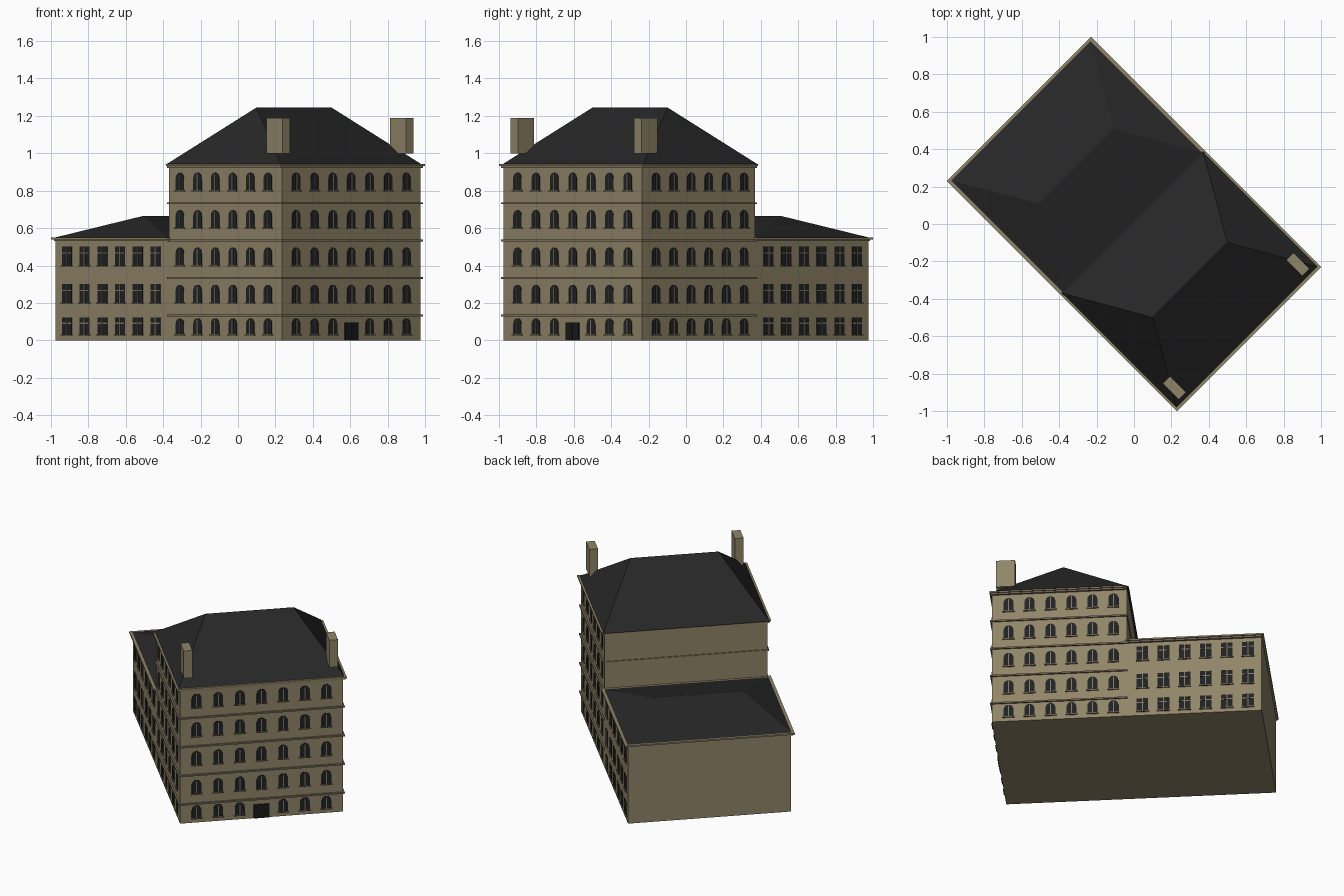
import bpy, bmesh, math
from mathutils import Matrix, Vector

cube = bpy.data.objects.get("Cube")
if cube:
    bpy.data.objects.remove(cube)


def material(name, rgb):
    m = bpy.data.materials.new(name)
    m.use_nodes = True
    m.diffuse_color = (*rgb, 1)
    bsdf = next(n for n in m.node_tree.nodes if n.type == 'BSDF_PRINCIPLED')
    bsdf.inputs["Base Color"].default_value = (*rgb, 1)
    bsdf.inputs["Roughness"].default_value = 0.9
    return m


STONE = material("sandstone", (0.28, 0.235, 0.14))
TRIM = material("stone trim", (0.22, 0.178, 0.115))
SLATE = material("dark slate", (0.02, 0.02, 0.02))
GLASS = material("dark glass", (0.014, 0.015, 0.017))
DOOR = material("black door", (0.01, 0.01, 0.01))

TURN = Matrix.Rotation(math.radians(45), 4, 'Z')   # whole building stands diagonally
WX, WY = 0.523, 0.856                              # wall half sizes
EX, EY = 0.545, 0.87                               # eave half sizes


def finish(name, bm, mat):
    bmesh.ops.recalc_face_normals(bm, faces=bm.faces)
    bm.transform(TURN)
    mesh = bpy.data.meshes.new(name)
    bm.to_mesh(mesh)
    bm.free()
    mesh.materials.append(mat)
    ob = bpy.data.objects.new(name, mesh)
    bpy.context.scene.collection.objects.link(ob)
    return ob


def add_box(bm, x0, x1, y0, y1, z0, z1, matrix=Matrix()):
    size = Matrix.Diagonal((x1 - x0, y1 - y0, z1 - z0, 1))
    mid = Matrix.Translation(((x0 + x1) / 2, (y0 + y1) / 2, (z0 + z1) / 2))
    bmesh.ops.create_cube(bm, size=1, matrix=matrix @ mid @ size)


def box(name, mat, *bounds):
    bm = bmesh.new()
    add_box(bm, *bounds)
    return finish(name, bm, mat)


def add_plate(bm, outline, depth, matrix):
    """Thin plate on a wall; outline in (along, height)."""
    face = bm.faces.new([bm.verts.new(matrix @ Vector((a, 0, z))) for a, z in outline])
    out = bmesh.ops.extrude_face_region(bm, geom=[face])["geom"]
    shift = matrix.to_3x3() @ Vector((0, -depth, 0))
    bmesh.ops.translate(bm, vec=shift, verts=[v for v in out if isinstance(v, bmesh.types.BMVert)])


def hip_roof(name, y0, y1, z0, z1):
    bm = bmesh.new()
    x, mid = EX - 0.01, (y0 + y1) / 2
    base = [bm.verts.new((sx, sy, z0)) for sx, sy in ((-x, y0), (x, y0), (x, y1), (-x, y1))]
    left, right = (bm.verts.new((s * 0.283, mid, z1)) for s in (-1, 1))
    a, b, c, d = base
    for loop in ((d, c, b, a), (a, b, right, left), (b, c, right), (c, d, left, right), (d, a, left)):
        bm.faces.new(loop)
    finish(name, bm, SLATE)


# Wall blocks
box("main_walls", STONE, -WX, WX, -WY, 0, 0, 0.93)
box("wing_walls", STONE, -WX, WX, 0, WY, 0, 0.54)

# Roofs
hip_roof("main_roof", -EY + 0.01, 0.014, 0.938, 1.245)
hip_roof("wing_roof", 0, EY, 0.546, 0.665)

# Stepped cornices under the eaves
for part, y0, y1, top in (("main", -EY, 0.0, 0.942), ("wing", -0.01, EY, 0.55)):
    box(part + "_cornice_upper", STONE, -EX, EX, y0, y1, top - 0.01, top)
    inner0 = y0 + 0.007 if part == "main" else y0
    inner1 = y1 if part == "main" else WY
    box(part + "_cornice_lower", TRIM, -EX + 0.008, EX - 0.008, inner0, inner1, top - 0.02, top - 0.01)

# String courses between the storeys
bands = bmesh.new()
for i in range(4):
    z = 0.133 + 0.2 * i
    add_box(bands, -WX - 0.01, WX + 0.01, -WY - 0.01, 0.005, z - 0.005, z + 0.005)
finish("string_courses", bands, TRIM)

# Chimneys on the front corners
for side, label in ((-1, "left"), (1, "right")):
    cx = side * 0.467
    box("chimney_" + label, STONE, cx - 0.028, cx + 0.028, -0.832, -0.711, 1.0, 1.19)

# Windows
panes, bars, sills = bmesh.new(), bmesh.new(), bmesh.new()


def arched_window(wall, a, z, h):
    r = 0.031
    arch = [(a + r * math.cos(t * math.pi / 8), z + h - r + r * math.sin(t * math.pi / 8)) for t in range(9)]
    add_plate(panes, [(a - r, z), (a + r, z)] + arch, 0.003, wall)
    add_box(bars, a - 0.003, a + 0.003, -0.006, 0, z, z + h - 0.008, wall)
    add_box(sills, a - 0.037, a + 0.037, -0.009, 0, z - 0.006, z + 0.001, wall)


def square_window(wall, a, z, h):
    w = 0.037
    add_plate(panes, [(a - w, z), (a + w, z), (a + w, z + h), (a - w, z + h)], 0.003, wall)
    add_box(bars, a - 0.003, a + 0.003, -0.006, 0, z, z + h, wall)
    zt = z + h * 0.66
    add_box(bars, a - w, a + w, -0.005, 0, zt - 0.003, zt + 0.003, wall)
    add_box(sills, a - w - 0.004, a + w + 0.004, -0.009, 0, z - 0.005, z + 0.001, wall)


front = Matrix.Translation((0, -WY, 0))
sides = [Matrix.Translation((s * WX, 0, 0)) @ Matrix.Rotation(s * math.pi / 2, 4, 'Z') for s in (-1, 1)]
for floor in range(5):
    z, h = (0.032, 0.086) if floor == 0 else (0.002 + 0.2 * floor, 0.095)
    for i in range(-3, 4):
        if floor or i:
            arched_window(front, i * 0.139, z, h)
    for s, wall in zip((-1, 1), sides):
        for i in range(6):
            arched_window(wall, s * (-0.085 - 0.133 * i), z, h)
            if floor < 3:
                square_window(wall, s * (0.099 + 0.134 * i), z - 0.002, h + 0.007)
finish("window_panes", panes, GLASS)
finish("window_bars", bars, TRIM)
finish("window_sills", sills, TRIM)

# Front door with a centre joint
box("front_door", DOOR, -0.05, 0.05, -WY - 0.006, -WY, 0, 0.095)
box("door_joint", GLASS, -0.002, 0.002, -WY - 0.008, -WY, 0, 0.095)
